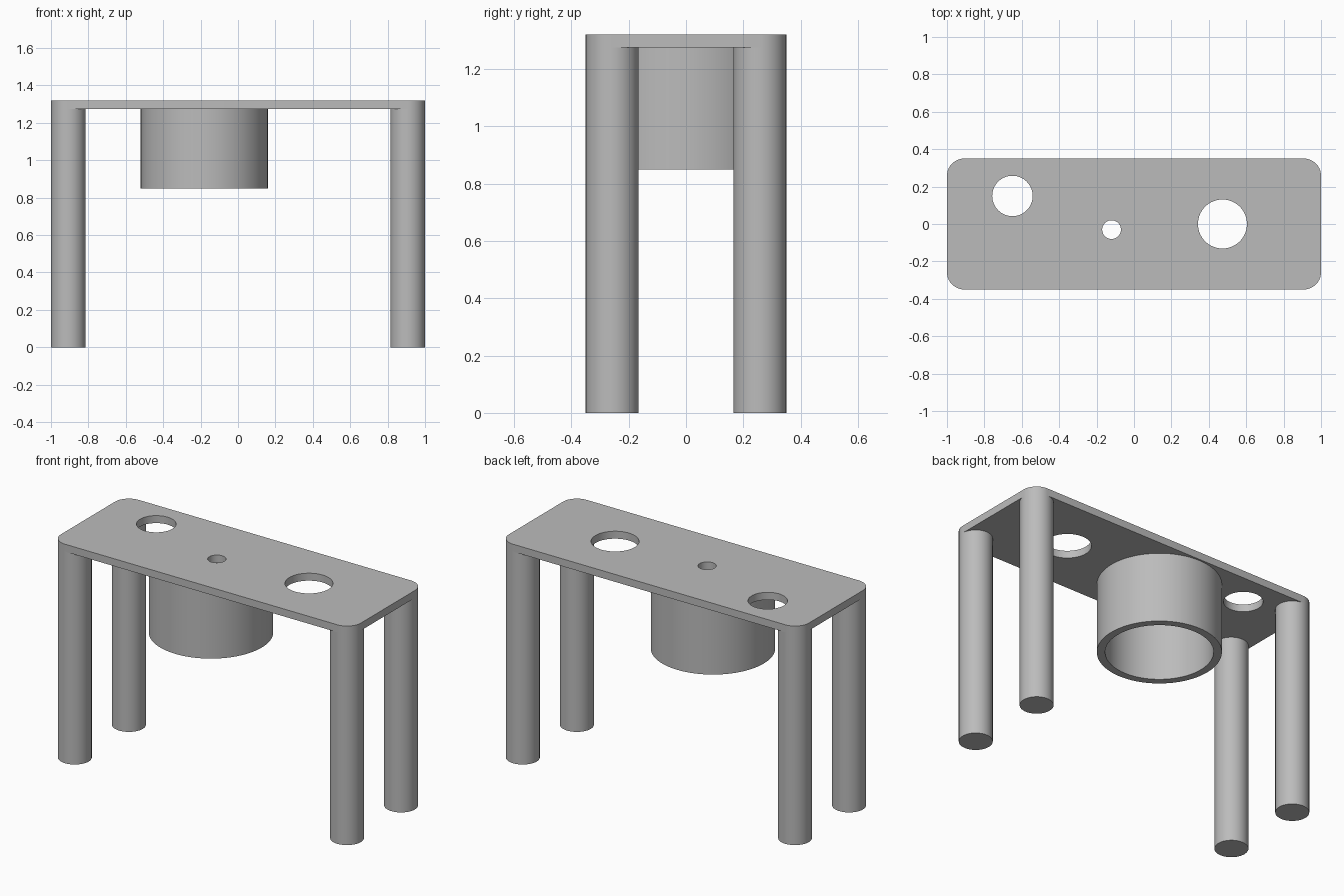
import bpy
import bmesh
from math import cos, sin, pi, radians

PLATE_TOP, PLATE_LOW = 1.32, 1.275
HALF_X, HALF_Y = 1.0, 0.35
LEG_R = 0.0925

cube = bpy.data.objects.get("Cube")
if cube:
    bpy.data.objects.remove(cube, do_unlink=True)

grey = bpy.data.materials.new("plain grey")
grey.use_nodes = True
colour = (0.5, 0.5, 0.5, 1)
grey.diffuse_color = colour
grey.node_tree.nodes["Principled BSDF"].inputs["Base Color"].default_value = colour


def arc(cx, cy, r, start, end, steps):
    """Points along an arc, both ends included."""
    angles = [start + (end - start) * i / steps for i in range(steps + 1)]
    return [(cx + r * cos(a), cy + r * sin(a)) for a in angles]


def circle(cx, cy, r, n=64):
    return arc(cx, cy, r, 0, 2 * pi, n)[:-1]


def slab(name, outlines, low, high):
    """Extrude an outline, with any further outlines as holes, from low to high."""
    bm = bmesh.new()
    edges = []
    for pts in outlines:
        verts = [bm.verts.new((x, y, low)) for x, y in pts]
        edges += [bm.edges.new((a, b)) for a, b in zip(verts, verts[1:] + verts[:1])]
    bmesh.ops.triangle_fill(bm, edges=edges, use_beauty=True, normal=(0, 0, 1))
    top = bmesh.ops.extrude_face_region(bm, geom=bm.faces[:], use_keep_orig=True)
    moved = [g for g in top["geom"] if isinstance(g, bmesh.types.BMVert)]
    bmesh.ops.translate(bm, verts=moved, vec=(0, 0, high - low))
    bmesh.ops.recalc_face_normals(bm, faces=bm.faces[:])
    mesh = bpy.data.meshes.new(name)
    bm.to_mesh(mesh)
    bm.free()
    mesh.materials.append(grey)
    obj = bpy.data.objects.new(name, mesh)
    bpy.context.collection.objects.link(obj)
    bpy.ops.object.select_all(action="DESELECT")
    obj.select_set(True)
    bpy.context.view_layer.objects.active = obj
    bpy.ops.object.shade_smooth_by_angle(angle=radians(30))
    return obj


# Top plate: rounded rectangle with three round holes
leg_x, leg_y = HALF_X - LEG_R, HALF_Y - LEG_R
outline = []
for i, (sx, sy) in enumerate([(1, 1), (-1, 1), (-1, -1), (1, -1)]):
    outline += arc(sx * leg_x, sy * leg_y, LEG_R, i * pi / 2, (i + 1) * pi / 2, 16)
holes = [circle(-0.65, 0.15, 0.108), circle(-0.12, -0.03, 0.05), circle(0.473, 0, 0.131)]
slab("top_plate", [outline] + holes, PLATE_LOW, PLATE_TOP)

# Four round legs, flush with the plate corners
for side, sx in (("left", 1), ("right", -1)):
    for end, sy in (("front", -1), ("back", 1)):
        slab(f"{end}_{side}_leg", [circle(sx * leg_x, sy * leg_y, LEG_R)], 0, PLATE_LOW)

# Open tube hanging beneath the plate
slab("hanging_tube", [circle(-0.18, 0, 0.34, 96), circle(-0.18, 0, 0.295, 96)], 0.85, PLATE_LOW)
